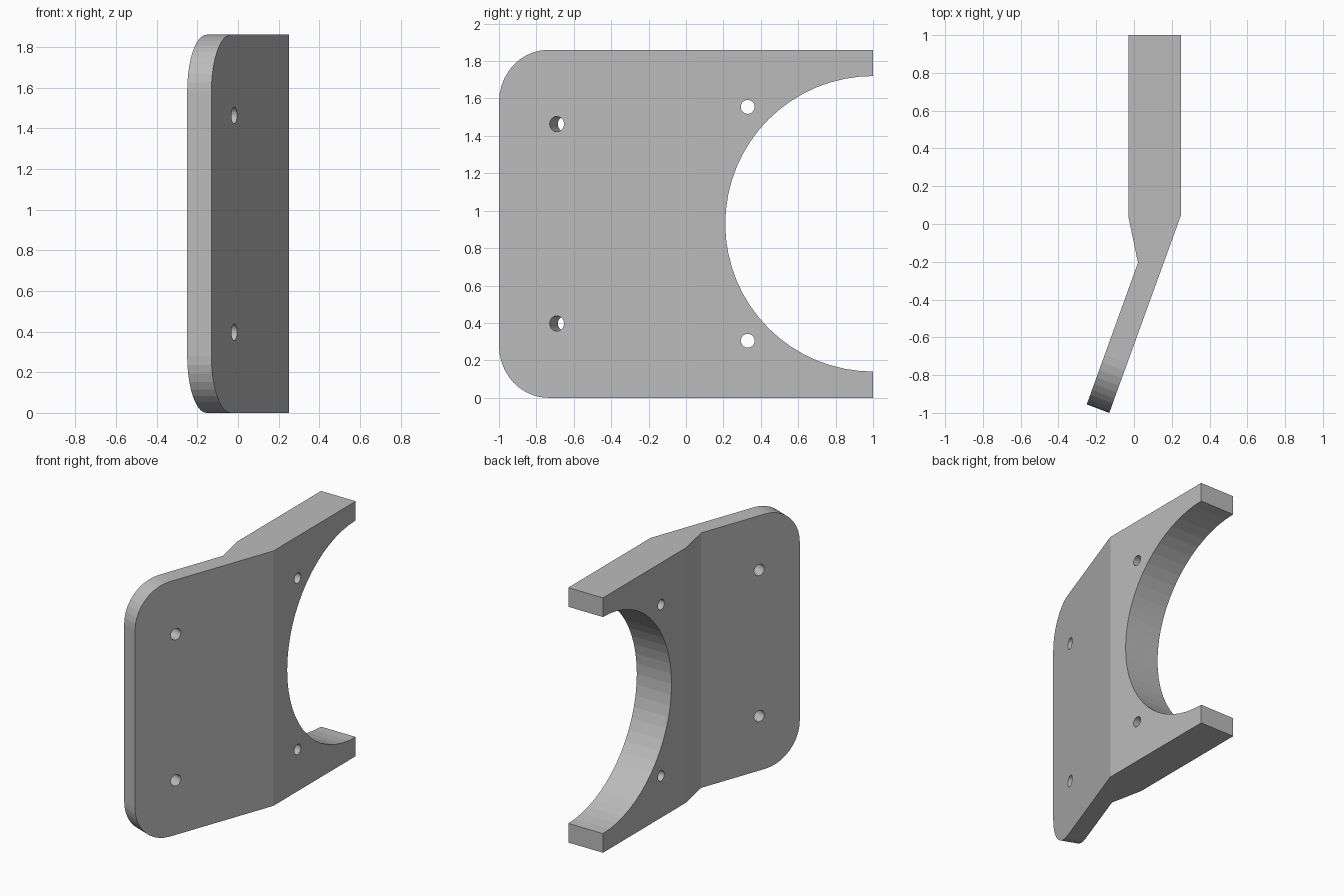
import bpy, bmesh, math
from mathutils import Vector, Matrix

cube = bpy.data.objects.get("Cube")
if cube:
    bpy.data.objects.remove(cube, do_unlink=True)

HEIGHT = 1.86
MID = HEIGHT / 2
TILT = math.radians(20)

grey = bpy.data.materials.new("plain grey")
grey.use_nodes = True
grey.diffuse_color = (0.5, 0.5, 0.5, 1)
grey.node_tree.nodes["Principled BSDF"].inputs["Base Color"].default_value = (0.5, 0.5, 0.5, 1)


def add_object(name, bm):
    bmesh.ops.recalc_face_normals(bm, faces=bm.faces[:])
    mesh = bpy.data.meshes.new(name)
    bm.to_mesh(mesh)
    bm.free()
    mesh.materials.append(grey)
    obj = bpy.data.objects.new(name, mesh)
    bpy.context.collection.objects.link(obj)
    return obj


def cutter(name, center, axis, radius, length, sides):
    # Cylinder along the given axis, used only to cut a hole
    bm = bmesh.new()
    turn = Vector(axis).to_track_quat('Z', 'Y').to_matrix().to_4x4()
    bmesh.ops.create_cone(bm, cap_ends=True, segments=sides, radius1=radius,
                          radius2=radius, depth=length,
                          matrix=Matrix.Translation(center) @ turn)
    obj = add_object(name, bm)
    obj.hide_render = True
    return obj


# Bent plate: plan outline pulled up to full height
outline = [(-0.03, 1), (0.25, 1), (0.25, 0.05), (-0.131, -1),
           (-0.25, -0.955), (0.021, -0.205), (-0.03, 0.04)]
bm = bmesh.new()
base = bm.faces.new([bm.verts.new((x, y, 0)) for x, y in outline])
pulled = bmesh.ops.extrude_face_region(bm, geom=[base])
bmesh.ops.translate(bm, vec=(0, 0, HEIGHT),
                    verts=[g for g in pulled["geom"] if isinstance(g, bmesh.types.BMVert)])

# Rounded corners on the free end of the angled flange
corners = [e for e in bm.edges if all(v.co.y < -0.9 for v in e.verts)
           and abs(e.verts[0].co.z - e.verts[1].co.z) < 0.01]
bmesh.ops.bevel(bm, geom=corners, offset=0.28, offset_type='OFFSET',
                segments=10, profile=0.5, affect='EDGES')
bracket = add_object("bent_bracket", bm)

# Half-round opening, straight holes in the block, tilted holes in the flange
normal = (math.cos(TILT), -math.sin(TILT), 0)
cutters = [cutter("opening_cutter", (0.1, 1, MID), (1, 0, 0), 0.79, 1, 64)]
for side in (-1, 1):
    cutters.append(cutter("block_hole_cutter", (0.1, 0.33, MID + side * 0.625),
                          (1, 0, 0), 0.037, 1, 32))
    cutters.append(cutter("flange_hole_cutter", (-0.02, -0.69, MID + side * 0.533),
                          normal, 0.041, 0.6, 32))

bpy.context.view_layer.objects.active = bracket
for tool in cutters:
    cut = bracket.modifiers.new("cut", 'BOOLEAN')
    cut.operation = 'DIFFERENCE'
    cut.solver = 'EXACT'
    cut.object = tool
    bpy.ops.object.modifier_apply(modifier=cut.name)
    bpy.data.objects.remove(tool, do_unlink=True)
